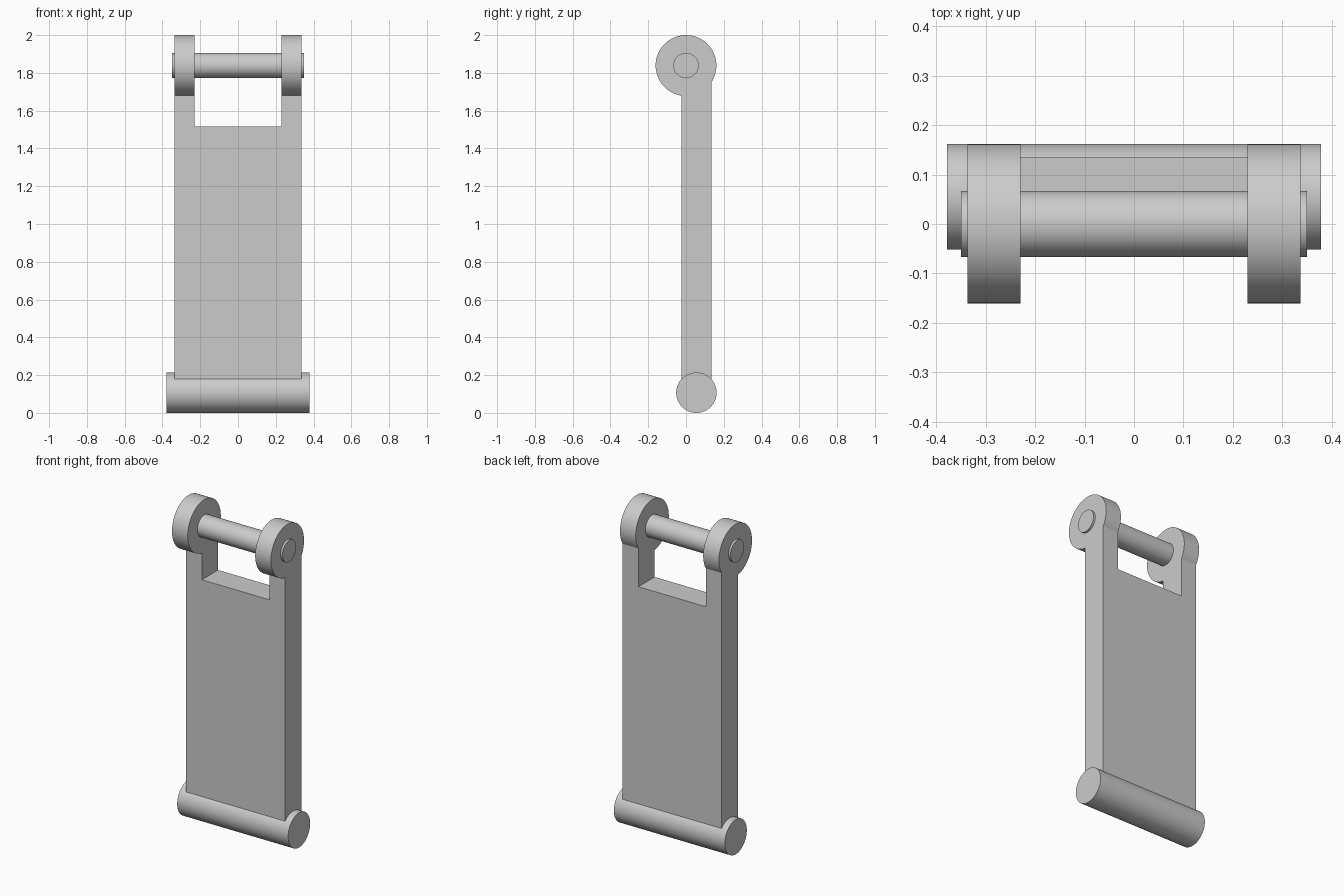
import bpy
import bmesh
from math import pi, cos, sin, asin, sqrt

cube = bpy.data.objects.get("Cube")
if cube:
    bpy.data.objects.remove(cube, do_unlink=True)

grey = bpy.data.materials.new("plain_grey")
grey.use_nodes = True
colour = (0.6, 0.6, 0.6, 1)
grey.diffuse_color = colour
grey.node_tree.nodes["Principled BSDF"].inputs["Base Color"].default_value = colour

# Main dimensions
HALF_W, GAP = 0.337, 0.23
FRONT, BACK = -0.023, 0.135
EYE_R, EYE_Z = 0.161, 1.839
ROD_R, ROD_Y = 0.107, 0.055


def select_only(obj):
    bpy.ops.object.select_all(action='DESELECT')
    obj.select_set(True)
    bpy.context.view_layer.objects.active = obj


def smooth(obj):
    select_only(obj)
    bpy.ops.object.shade_smooth_by_angle(angle=pi / 9)


def extrude_side(name, profile, half):
    """Extrude a (y, z) outline symmetrically along x."""
    bm = bmesh.new()
    face = bm.faces.new([bm.verts.new((-half, y, z)) for y, z in profile])
    new = bmesh.ops.extrude_face_region(bm, geom=[face])["geom"]
    verts = [v for v in new if isinstance(v, bmesh.types.BMVert)]
    bmesh.ops.translate(bm, verts=verts, vec=(2 * half, 0, 0))
    bmesh.ops.recalc_face_normals(bm, faces=bm.faces)
    mesh = bpy.data.meshes.new(name)
    bm.to_mesh(mesh)
    bm.free()
    obj = bpy.data.objects.new(name, mesh)
    bpy.context.collection.objects.link(obj)
    mesh.materials.append(grey)
    return obj


def circle(y, z, r, n=64):
    return [(y + r * cos(2 * pi * i / n), z + r * sin(2 * pi * i / n)) for i in range(n)]


# Plate with round eyes at the top: outline runs from back edge over the eye to the front edge
start = -asin(sqrt(1 - (BACK / EYE_R) ** 2))
end = pi + asin(sqrt(1 - (FRONT / EYE_R) ** 2))
steps = 60
angles = [start + (end - start) * i / steps for i in range(steps + 1)]
outline = [(EYE_R * cos(a), EYE_Z + EYE_R * sin(a)) for a in angles]
outline += [(FRONT, ROD_R), (BACK, ROD_R)]
plate = extrude_side("link_plate", outline, HALF_W)

# Opening between the two arms
opening = extrude_side("opening_cutter", [(-1, 1.515), (1, 1.515), (1, 3), (-1, 3)], GAP)
opening.hide_render = True
cut = plate.modifiers.new("opening", 'BOOLEAN')
cut.operation = 'DIFFERENCE'
cut.solver = 'EXACT'
cut.object = opening
select_only(plate)
bpy.ops.object.modifier_apply(modifier=cut.name)
bpy.data.objects.remove(opening, do_unlink=True)
smooth(plate)

# Hinge pin through the eyes and thick rod along the bottom
smooth(extrude_side("hinge_pin", circle(0, EYE_Z, 0.067), 0.35))
smooth(extrude_side("bottom_rod", circle(ROD_Y, ROD_R, ROD_R), 0.378))
